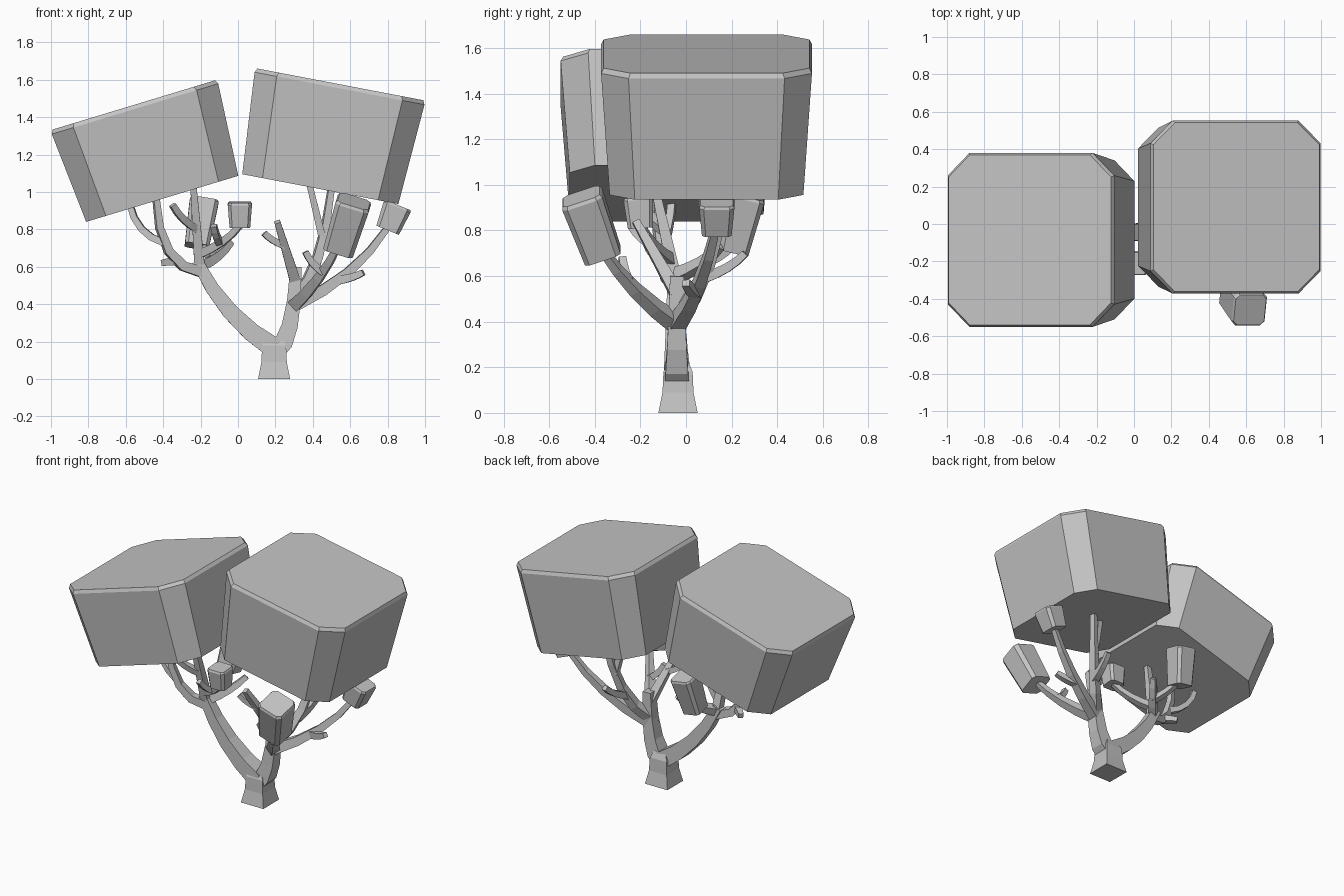
import bpy
import bmesh
from mathutils import Vector

cube = bpy.data.objects.get("Cube")
if cube:
    bpy.data.objects.remove(cube, do_unlink=True)

# One plain grey clay material for the whole tree
grey = bpy.data.materials.new("plain_grey")
grey.use_nodes = True
colour = (0.55, 0.55, 0.55, 1)
grey.diffuse_color = colour
grey.node_tree.nodes["Principled BSDF"].inputs["Base Color"].default_value = colour

X_AXIS = Vector((1, 0, 0))
Y_AXIS = Vector((0, 1, 0))
SEGMENTS = 4
TIP_WIDTH = 0.016


def loft(name, rings):
    """Skin a list of equal-sized point rings and cap both ends."""
    bm = bmesh.new()
    loops = [[bm.verts.new(point) for point in ring] for ring in rings]
    count = len(loops[0])
    for low, high in zip(loops, loops[1:]):
        for i in range(count):
            j = (i + 1) % count
            bm.faces.new((low[i], low[j], high[j], high[i]))
    bm.faces.new(loops[0])
    bm.faces.new(loops[-1])
    bmesh.ops.recalc_face_normals(bm, faces=bm.faces)
    mesh = bpy.data.meshes.new(name)
    bm.to_mesh(mesh)
    bm.free()
    mesh.materials.append(grey)
    bpy.context.collection.objects.link(bpy.data.objects.new(name, mesh))


def square(centre, u, v, half):
    """Four corners of a square section."""
    return [centre + (u + v) * half, centre + (v - u) * half,
            centre - (u + v) * half, centre + (u - v) * half]


def crown(name, bottom, top, bottom_width, top_width, rim):
    """Tapered block with cut corners and a thin bevelled rim on top."""
    bottom, top = Vector(bottom), Vector(top)
    axis = (top - bottom).normalized()
    u = Y_AXIS.cross(axis).normalized()
    v = axis.cross(u)

    def ring(centre, width):
        half = width / 2
        cut = half * 0.74
        points = []
        for a, b in ((u, v), (v, -u), (-u, -v), (-v, u)):
            points += [centre + a * half - b * cut, centre + a * half + b * cut]
        return points

    loft(name, [ring(bottom, bottom_width),
                ring(top - axis * rim, top_width),
                ring(top, top_width - rim)])


def limb(name, start, tip, bow, start_width, tip_width):
    """Square-section limb on a curve that runs outward first, then up."""
    start, tip = Vector(start), Vector(tip)
    span = tip - start
    out, rise = 0.5 + bow, 0.5 - bow
    bend = start + Vector((span.x * out, span.y * out, span.z * rise))

    def at(t):
        """Centre point and half-width along the limb."""
        point = start.lerp(bend, t).lerp(bend.lerp(tip, t), t)
        return point, start_width + (tip_width - start_width) * t

    rings = []
    heading = bend - start
    u = X_AXIS if abs(heading.normalized().y) > 0.8 else Y_AXIS.cross(heading)
    for i in range(SEGMENTS + 1):
        t = i / SEGMENTS
        tangent = (bend - start).lerp(tip - bend, t).normalized()
        u = (u - tangent * u.dot(tangent)).normalized()
        point, width = at(t)
        rings.append(square(point, u, tangent.cross(u), width))
    loft(name, rings)
    return at


def grow(name, parent, along, tip, bow=0.15):
    """Branch that leaves its parent part way along and thins to its tip."""
    start, width = parent(along)
    return limb(name, start, tip, bow, width * 0.9, TIP_WIDTH)


# Two big leaf crowns leaning outward
crown("large_crown_right", (-0.405, -0.085, 0.963), (-0.557, -0.085, 1.465), 0.85, 0.93, 0.022)
crown("large_crown_left", (0.44, 0.09, 1.015), (0.547, 0.09, 1.575), 0.85, 0.925, 0.022)

# Small leaf crowns on the side branches
crown("small_crown_front", (0.54, -0.365, 0.69), (0.62, -0.46, 0.95), 0.165, 0.185, 0.015)
crown("small_crown_middle", (0.01, -0.2, 0.81), (0.01, -0.21, 0.945), 0.11, 0.13, 0.012)
crown("small_crown_back", (-0.22, 0.21, 0.71), (-0.18, 0.27, 0.955), 0.13, 0.155, 0.012)
crown("small_crown_outer", (0.8, 0.135, 0.795), (0.855, 0.135, 0.93), 0.13, 0.155, 0.012)

# Flared trunk
trunk_rings = []
for height, half in ((0, 0.086), (0.09, 0.068), (0.18, 0.064), (0.225, 0.045)):
    trunk_rings.append(square(Vector((0.193, -0.035, height)), X_AXIS, Y_AXIS, half))
loft("trunk", trunk_rings)

# Main limbs forking from the trunk
left = limb("main_limb_left", (0.2, -0.04, 0.15), (0.31, -0.04, 0.6), 0.4, 0.056, 0.03)
right = limb("main_limb_right", (0.2, -0.04, 0.16), (-0.22, -0.05, 0.63), 0.15, 0.056, 0.03)

# Branches growing from the left limb
inner = grow("inner_branch", left, 0.9, (0.21, -0.22, 0.84), 0)
grow("inner_twig", inner, 0.6, (0.14, -0.18, 0.78))
front = grow("front_branch", left, 0.7, (0.54, -0.37, 0.72), 0.1)
grow("front_twig", front, 0.6, (0.36, -0.28, 0.68))
outer = grow("outer_branch", left, 0.7, (0.8, 0.13, 0.81))
grow("outer_twig", outer, 0.4, (0.67, 0, 0.57))
back = grow("back_branch", left, 0.75, (0.5, 0.18, 1.03), 0.25)
grow("back_fork", back, 0.65, (0.38, 0.1, 1.05), 0)
grow("back_twig", back, 0.4, (0.44, 0.26, 0.7))

# Branches growing from the right limb
side = grow("side_branch", right, 0.9, (-0.44, -0.13, 0.98), 0.45)
grow("side_fork", side, 0.6, (-0.58, -0.06, 0.94), 0.3)
grow("side_twig", side, 0.35, (-0.4, -0.03, 0.62))
upright = grow("upright_branch", right, 0.95, (-0.24, -0.15, 1.05), 0)
grow("upright_fork", upright, 0.45, (-0.35, -0.2, 0.93))
rear = grow("rear_branch", right, 0.95, (-0.04, 0.15, 0.73))
grow("rear_crown_stem", rear, 0.4, (-0.2, 0.2, 0.73))
middle = grow("middle_crown_stem", upright, 0.15, (0.01, -0.2, 0.82))
grow("middle_twig", middle, 0.45, (-0.13, -0.24, 0.82))
